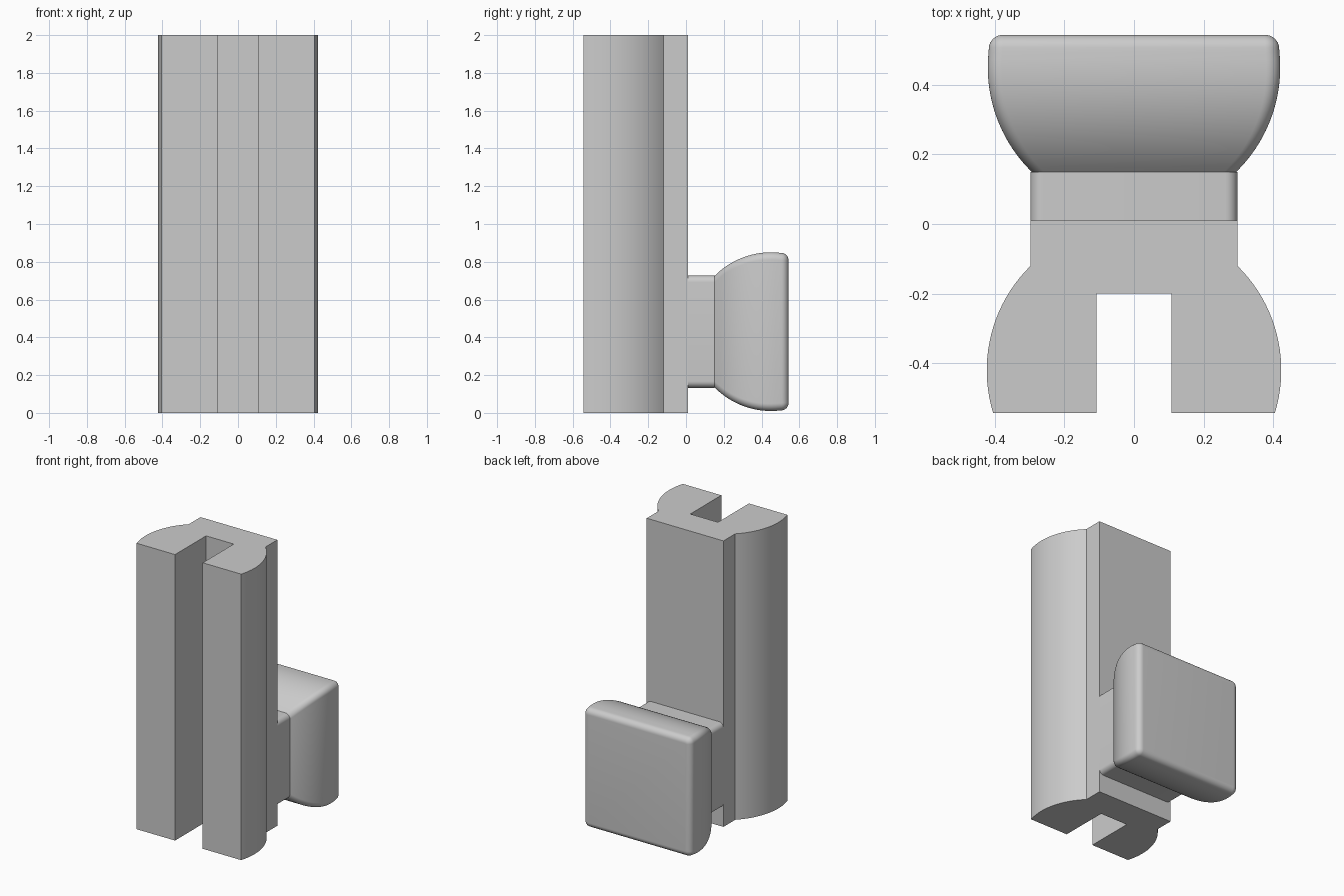
import bpy, bmesh
from math import sin, cos, radians, asin

if "Cube" in bpy.data.objects:
    bpy.data.objects.remove(bpy.data.objects["Cube"])

grey = bpy.data.materials.new("plain grey")
grey.use_nodes = True
GREY = (0.6, 0.6, 0.6, 1)
grey.diffuse_color = GREY
grey.node_tree.nodes["Principled BSDF"].inputs["Base Color"].default_value = GREY

NECK, R, BACK, DEPTH = 0.297, 0.42, 0.01, 0.543


def finish(name, bm):
    bmesh.ops.recalc_face_normals(bm, faces=bm.faces)
    mesh = bpy.data.meshes.new(name)
    bm.to_mesh(mesh)
    bm.free()
    obj = bpy.data.objects.new(name, mesh)
    bpy.context.collection.objects.link(obj)
    mesh.materials.append(grey)
    bpy.ops.object.select_all(action="DESELECT")
    obj.select_set(True)
    bpy.context.view_layer.objects.active = obj
    bpy.ops.object.shade_smooth_by_angle(angle=radians(30))
    return obj


def arc(cx, cy, r, start, end, steps):
    angles = [start + (end - start) * i / steps for i in range(steps + 1)]
    return [(cx + r * cos(a), cy + r * sin(a)) for a in angles]


# Slotted rail: mirrored half profile pulled up along z
flare = asin(0.3 / R)
half = [(NECK, BACK)]
half += arc(0.003, -0.42, R, flare, -asin((DEPTH - 0.42) / R), 20)
half += [(0.107, -DEPTH), (0.107, -0.2)]
outline = half + [(-x, y) for x, y in reversed(half)]
bm = bmesh.new()
base = bm.faces.new([bm.verts.new((x, y, 0)) for x, y in outline])
pulled = bmesh.ops.extrude_face_region(bm, geom=[base])["geom"]
top = [v for v in pulled if isinstance(v, bmesh.types.BMVert)]
bmesh.ops.translate(bm, verts=top, vec=(0, 0, 2))
finish("slotted_rail", bm)


def rounded_square(bm, size, radius, y, mid_z=0.43):
    ring = []
    for k, (sx, sz) in enumerate([(1, 1), (-1, 1), (-1, -1), (1, -1)]):
        c = size - radius
        start = radians(90 * k)
        for x, z in arc(sx * c, sz * c, radius, start, start + radians(90), 8):
            ring.append(bm.verts.new((x, y, mid_z + z)))
    return ring


def loft(name, sections):
    bm = bmesh.new()
    rings = [rounded_square(bm, *s) for s in sections]
    for a, b in zip(rings, rings[1:]):
        for i in range(len(a)):
            j = (i + 1) % len(a)
            bm.faces.new((a[i], a[j], b[j], b[i]))
    bm.faces.new(rings[0])
    bm.faces.new(rings[-1])
    return finish(name, bm)


# Neck joining the rail to the slider head
loft("slider_neck", [(NECK, 0.035, BACK), (NECK, 0.035, 0.15)])

# Flared slider head with a rounded rim
swell = arc(0, 0.45, R, -flare, radians(6), 18)
rim = arc(0.377, DEPTH - 0.04, 0.04, radians(6), radians(90), 8)
loft("slider_head", [(x, 0.035 + 0.005 * min(1, (y - 0.15) / 0.3), y) if y < 0.5
                     else (x, max(0.004, 0.04 - (0.417 - x) * 0.9), y)
                     for x, y in swell + rim])
